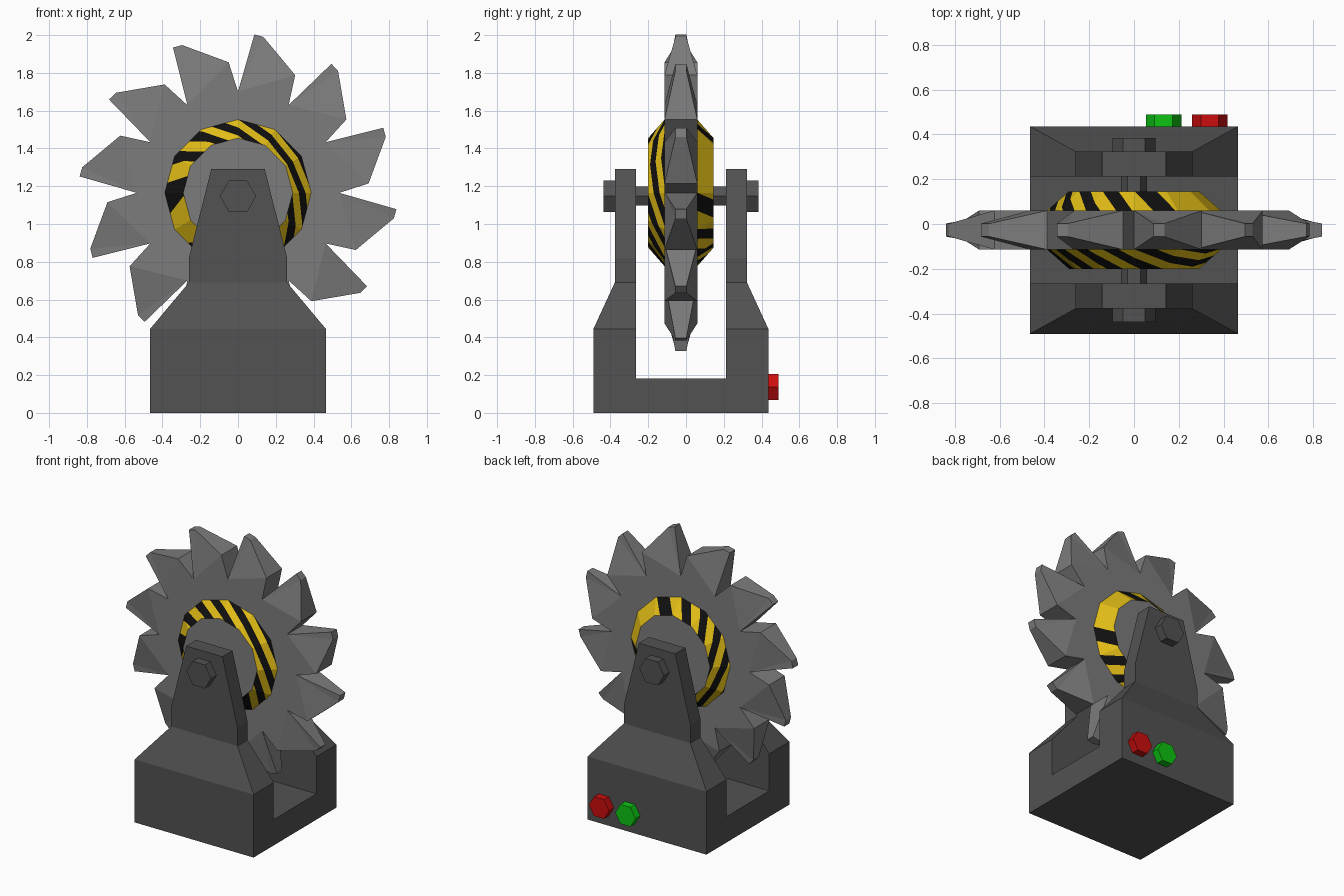
import bpy, bmesh, math
from mathutils import Vector

if "Cube" in bpy.data.objects:
    bpy.data.objects.remove(bpy.data.objects["Cube"])

CY = -0.027          # middle plane of the machine
CZ = 1.165           # blade centre height
AXLE_Z = 1.147


def mat(name, r, g, b):
    m = bpy.data.materials.new(name)
    m.diffuse_color = (r, g, b, 1)
    m.use_nodes = True
    m.node_tree.nodes["Principled BSDF"].inputs["Base Color"].default_value = m.diffuse_color
    return m


BASE = mat("dark_grey", 0.085, 0.085, 0.085)
STEEL = mat("steel_grey", 0.20, 0.20, 0.20)
YELLOW = mat("warning_yellow", 0.76, 0.51, 0.008)
BLACK = mat("warning_black", 0.005, 0.005, 0.005)
RED = mat("button_red", 0.60, 0.004, 0.004)
GREEN = mat("button_green", 0.004, 0.55, 0.006)


def finish(bm, name, *mats):
    bmesh.ops.recalc_face_normals(bm, faces=bm.faces)
    me = bpy.data.meshes.new(name)
    bm.to_mesh(me)
    bm.free()
    for m in mats:
        me.materials.append(m)
    ob = bpy.data.objects.new(name, me)
    bpy.context.collection.objects.link(ob)
    return ob


def loft(bm, rings):
    """Join equal-length point loops into a closed solid."""
    vs = [[bm.verts.new(p) for p in ring] for ring in rings]
    n = len(vs[0])
    for a, b in zip(vs, vs[1:]):
        for i in range(n):
            j = (i + 1) % n
            bm.faces.new((a[i], a[j], b[j], b[i]))
    bm.faces.new(vs[0])
    bm.faces.new(vs[-1])


def circle_y(n, r, x, y, z):
    """Regular polygon facing y with a vertex on the +x side."""
    return [(x + r * math.cos(2 * math.pi * i / n), y,
             z + r * math.sin(2 * math.pi * i / n)) for i in range(n)]


def prism_y(name, n, r, x, z, y0, y1, m):
    bm = bmesh.new()
    loft(bm, [circle_y(n, r, x, y0, z), circle_y(n, r, x, y1, z)])
    return finish(bm, name, m)


def rect(hx, hy, z):
    return [(sx * hx, CY + sy * hy, z)
            for sx, sy in ((-1, -1), (1, -1), (1, 1), (-1, 1))]


# base block with two uprights: tapered solid with the blade slot cut out
bm = bmesh.new()
loft(bm, [rect(*p) for p in ((0.465, 0.463, 0), (0.465, 0.463, 0.445),
                             (0.26, 0.35, 0.69), (0.26, 0.35, 0.82),
                             (0.142, 0.35, 1.29))])
base = finish(bm, "base_and_uprights", BASE)
bm = bmesh.new()
loft(bm, [rect(0.8, 0.238, 0.183), rect(0.8, 0.238, 1.6)])
cutter = finish(bm, "slot_cutter", BASE)
cutter.hide_render = True
mod = base.modifiers.new("slot", 'BOOLEAN')
mod.operation = 'DIFFERENCE'
mod.solver = 'EXACT'
mod.object = cutter
deps = bpy.context.evaluated_depsgraph_get()
cut_mesh = bpy.data.meshes.new_from_object(base.evaluated_get(deps))
base.modifiers.clear()
base.data = cut_mesh
bpy.data.objects.remove(cutter)

# saw blade: flat disc with twelve raked teeth that thin towards the tip
bm = bmesh.new()
N, FULL, TIP = 12, 0.087, 0.029


def polar(deg, r, y):
    a = math.radians(deg)      # clockwise from the top
    return bm.verts.new((r * math.sin(a), CY + y, CZ + r * math.cos(a)))


side = {}
for s in (-1, 1):
    side[s] = [(polar(30 * i, 0.536, s * FULL),
                polar(30 * i + 5.9, 0.843, s * TIP),
                polar(30 * i + 9.3, 0.836, s * TIP),
                polar(30 * i + 25.9, 0.693, s * FULL)) for i in range(N)]
    bm.faces.new([t[0] for t in side[s]])
    for i, (v, t1, t2, h) in enumerate(side[s]):
        bm.faces.new((v, h, side[s][(i + 1) % N][0]))
        bm.faces.new((v, t1, t2))
        bm.faces.new((v, t2, h))
outline = {s: [v for t in side[s] for v in t] for s in side}
for i in range(4 * N):
    j = (i + 1) % (4 * N)
    bm.faces.new((outline[-1][i], outline[-1][j], outline[1][j], outline[1][i]))
finish(bm, "saw_blade", STEEL)

# hub: cone on each side with diagonal hazard stripes, plain flat cap
A = Vector((1, 1.5, 0.6))
PERIOD, CENTRE = 0.165, 0.024
for name, s in (("hub_front", -1), ("hub_back", 1)):
    bm = bmesh.new()
    loft(bm, [circle_y(12, 0.39, 0, CY + s * 0.085, CZ),
              circle_y(12, 0.29, 0, CY + s * 0.173, CZ)])
    for k in range(-12, 13):
        f = CENTRE + PERIOD * (k / 2 + 0.25)
        co = Vector((0, 0, CZ)) + A * (f / A.length_squared)
        cone = [q for q in bm.faces if abs(q.normal.y) < 0.9 or k == -12]
        bm.normal_update()
        cone = [q for q in bm.faces if abs(q.normal.y) < 0.9]
        geom = set(cone)
        for q in cone:
            geom.update(q.edges)
            geom.update(q.verts)
        bmesh.ops.bisect_plane(bm, geom=list(geom), plane_co=co, plane_no=A)
    bm.normal_update()
    for q in bm.faces:
        if abs(q.normal.y) > 0.9:
            q.material_index = 2
        else:
            f = A.dot(q.calc_center_median() - Vector((0, 0, CZ)))
            u = (f - CENTRE) / PERIOD
            q.material_index = 0 if abs(u - round(u)) < 0.25 else 1
    finish(bm, name, YELLOW, BLACK, STEEL)

# axle and bolt heads
for name, s in (("front", -1), ("back", 1)):
    prism_y("axle_" + name, 6, 0.058, 0, AXLE_Z, CY + s * 0.16, CY + s * 0.25, BASE)
    prism_y("bolt_head_" + name, 6, 0.096, 0, AXLE_Z, CY + s * 0.34, CY + s * 0.411, BASE)

# control buttons on the back
for name, x, m in (("green_button", 0.132, GREEN), ("red_button", 0.338, RED)):
    prism_y(name, 6, 0.079, x, 0.137, 0.42, 0.489, m)
